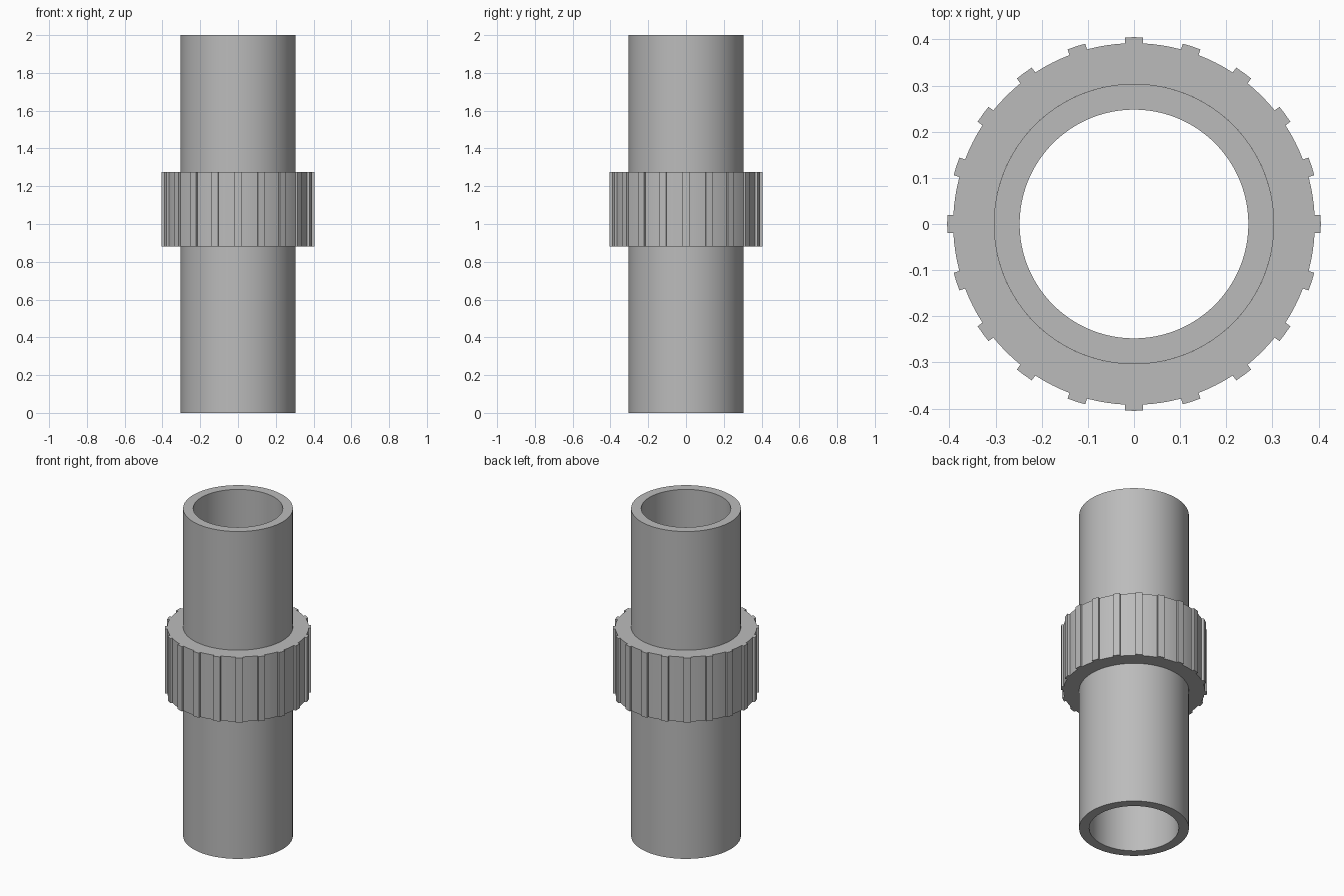
import bpy
import bmesh
from math import asin, cos, sin, tau, radians

cube = bpy.data.objects.get("Cube")
if cube:
    bpy.data.objects.remove(cube, do_unlink=True)

grey = bpy.data.materials.new("plain_grey")
grey.use_nodes = True
grey.diffuse_color = (0.5, 0.5, 0.5, 1)
grey.node_tree.nodes["Principled BSDF"].inputs["Base Color"].default_value = (0.5, 0.5, 0.5, 1)


def hollow_prism(name, outline, bore, z0, z1):
    """Extrude a polar outline [(angle, radius)] with a round hole through it."""
    bm = bmesh.new()

    def loop(points, z):
        return [bm.verts.new((r * cos(a), r * sin(a), z)) for a, r in points]

    inner = [(a, bore) for a, r in outline]
    loops = [loop(outline, z0), loop(outline, z1), loop(inner, z1), loop(inner, z0)]
    count = len(outline)
    for k in range(4):
        low, high = loops[k], loops[(k + 1) % 4]
        for i in range(count):
            j = (i + 1) % count
            bm.faces.new((low[i], low[j], high[j], high[i]))
    bmesh.ops.recalc_face_normals(bm, faces=bm.faces)
    mesh = bpy.data.meshes.new(name)
    bm.to_mesh(mesh)
    bm.free()
    mesh.materials.append(grey)
    obj = bpy.data.objects.new(name, mesh)
    bpy.context.collection.objects.link(obj)
    bpy.ops.object.select_all(action="DESELECT")
    obj.select_set(True)
    bpy.context.view_layer.objects.active = obj
    bpy.ops.object.shade_smooth_by_angle(angle=radians(30))
    return obj


# Straight pipe, open at both ends
PIPE_RADIUS = 0.304
SIDES = 96
circle = [(tau * i / SIDES, PIPE_RADIUS) for i in range(SIDES)]
hollow_prism("pipe", circle, 0.248, 0, 2)

# Collar with evenly spaced, parallel-sided grip ribs
RIBS = 20
ROOT, TIP, HALF_WIDTH = 0.392, 0.405, 0.02
GAP_STEPS = 4
pitch = tau / RIBS
root_angle = asin(HALF_WIDTH / ROOT)
tip_angle = asin(HALF_WIDTH / TIP)
gap = pitch - 2 * root_angle
gear = []
for i in range(RIBS):
    mid = i * pitch
    gear += [(mid - tip_angle, TIP), (mid, TIP), (mid + tip_angle, TIP)]
    gear += [(mid + root_angle + gap * s / GAP_STEPS, ROOT) for s in range(GAP_STEPS + 1)]
hollow_prism("ribbed_collar", gear, PIPE_RADIUS, 0.88, 1.275)
